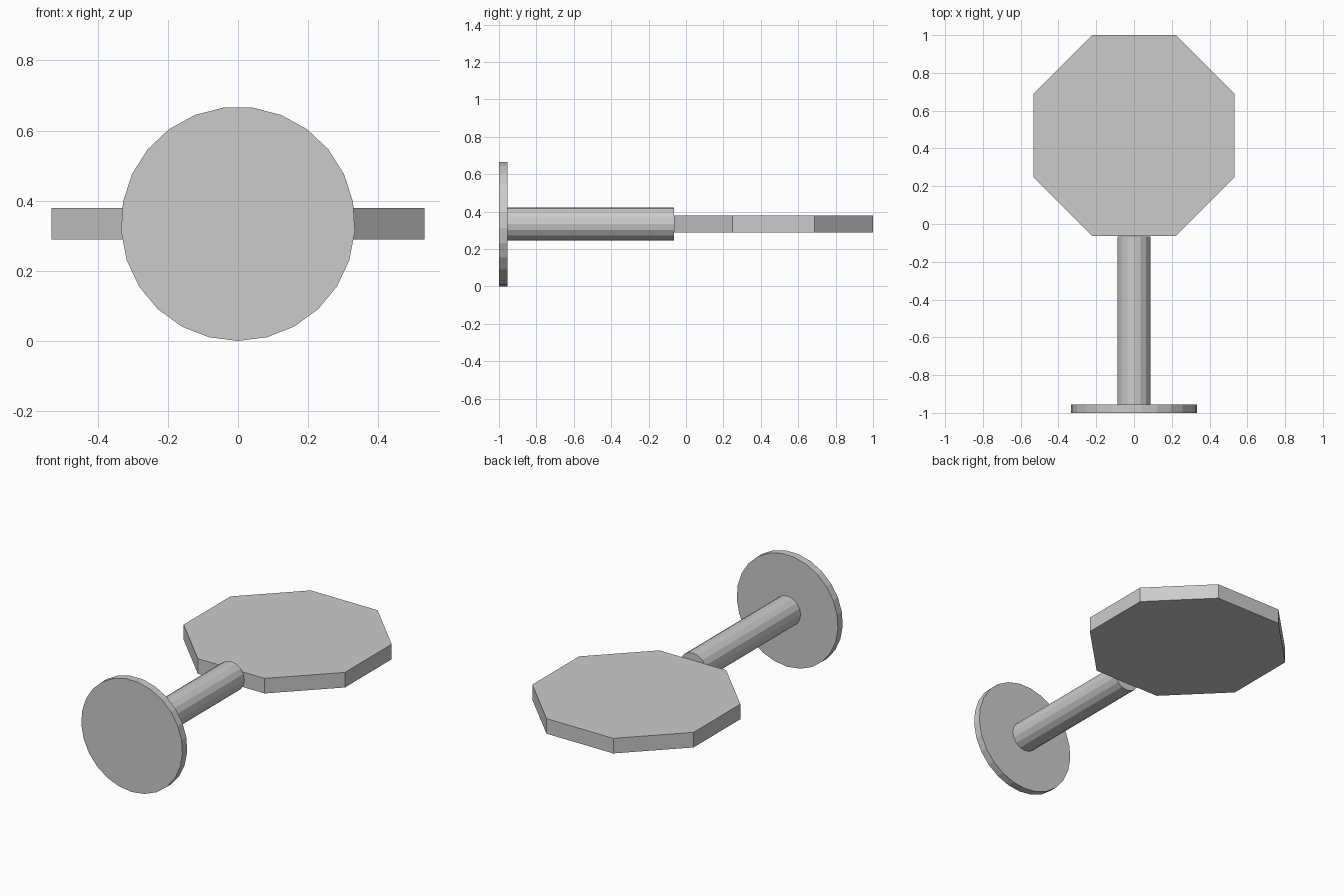
import bpy
from math import pi, cos, radians

if "Cube" in bpy.data.objects:
    bpy.data.objects.remove(bpy.data.objects["Cube"])


def prism(name, sides, radius, depth, location, rotation):
    bpy.ops.mesh.primitive_cylinder_add(vertices=sides, radius=radius, depth=depth,
                                        location=location, rotation=rotation)
    ob = bpy.context.object
    ob.name = name
    return ob


AXIS_Z = 0.334  # height of the shared centre line


def along_y(name, sides, radius, y0, y1):
    return prism(name, sides, radius, y1 - y0, (0, (y0 + y1) / 2, AXIS_Z), (pi / 2, 0, 0))


# Round mounting disc at the front, one corner pointing down
along_y("base_disc", 25, 0.334, -1.0, -0.955).rotation_euler = (-pi / 2, 0, 0)

# Straight stem between disc and plate
along_y("stem", 16, 0.088, -0.955, -0.065)

# Flat octagonal plate, with a flat edge meeting the stem
half = 0.532
prism("octagon_plate", 8, half / cos(pi / 8), 0.09,
      (0, 1.0 - half, AXIS_Z), (0, 0, radians(22.5)))
